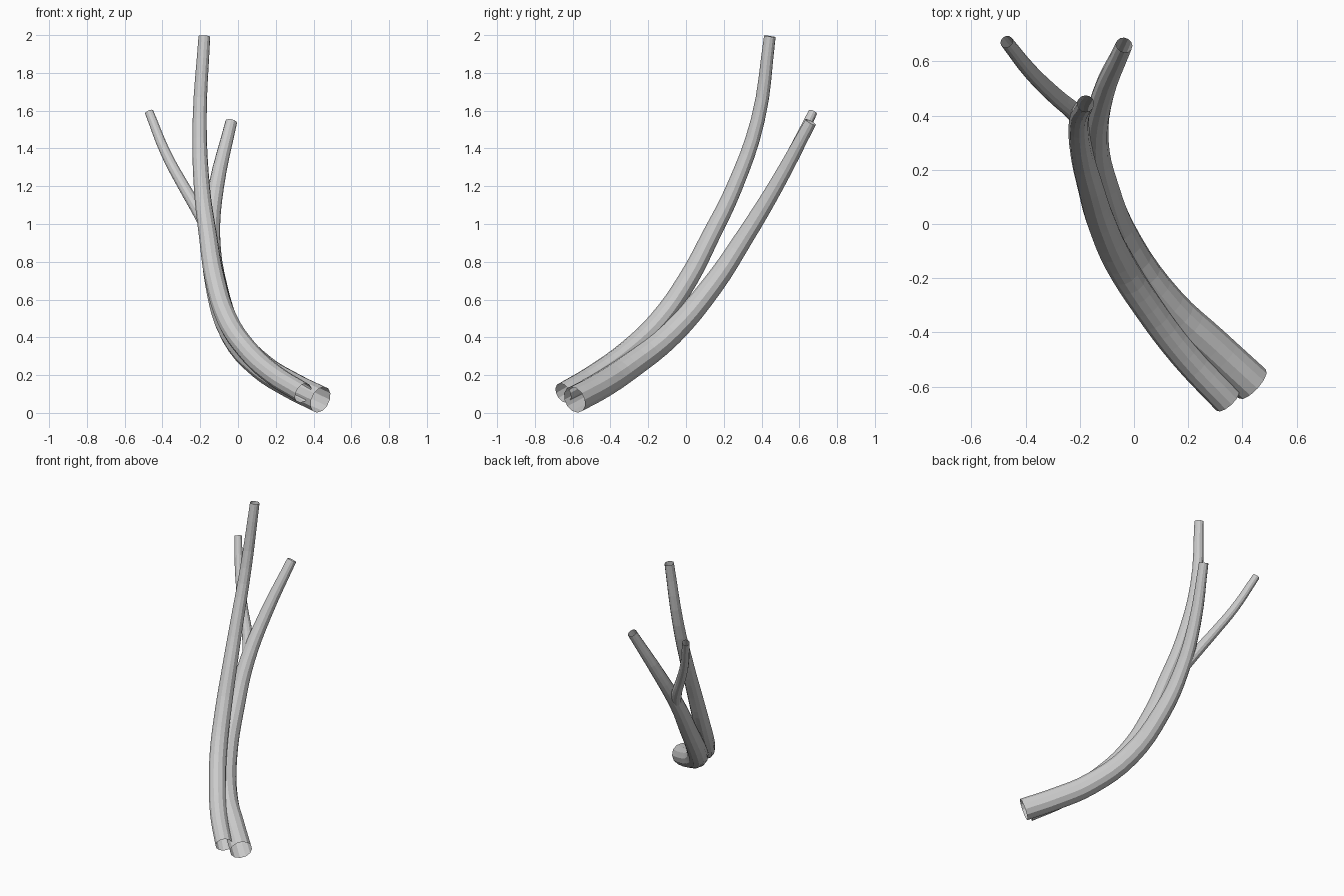
import bpy

if "Cube" in bpy.data.objects:
    bpy.data.objects.remove(bpy.data.objects["Cube"])

bark = bpy.data.materials.new("pale_grey")
bark.diffuse_color = (0.6, 0.6, 0.6, 1)
bark.use_nodes = True
bark.node_tree.nodes["Principled BSDF"].inputs["Base Color"].default_value = bark.diffuse_color


def tube(name, points):
    """Open tapered 12-sided tube through (x, y, z, radius) points."""
    cu = bpy.data.curves.new(name + "_path", "CURVE")
    cu.dimensions = "3D"
    cu.bevel_depth = 1.0
    cu.bevel_resolution = 4
    cu.use_fill_caps = False
    cu.resolution_u = 4
    sp = cu.splines.new("BEZIER")
    sp.bezier_points.add(len(points) - 1)
    for bp, (x, y, z, r) in zip(sp.bezier_points, points):
        bp.co = (x, y, z)
        bp.radius = r
        bp.handle_left_type = bp.handle_right_type = "AUTO"
    sp.use_smooth = False
    path = bpy.data.objects.new(name + "_path", cu)
    bpy.context.collection.objects.link(path)
    bpy.context.view_layer.update()
    deps = bpy.context.evaluated_depsgraph_get()
    me = bpy.data.meshes.new_from_object(path.evaluated_get(deps))
    bpy.data.objects.remove(path)
    me.materials.clear()
    me.materials.append(bark)
    for p in me.polygons:
        p.material_index = 0
        p.use_smooth = False
    ob = bpy.data.objects.new(name, me)
    bpy.context.collection.objects.link(ob)
    return ob


# Tall stem
tube("tall_stem", [
    (0.345, -0.650, 0.105, 0.056), (0.185, -0.480, 0.205, 0.056),
    (0.048, -0.300, 0.335, 0.056), (-0.055, -0.140, 0.490, 0.056),
    (-0.122, 0.010, 0.706, 0.053), (-0.160, 0.135, 0.945, 0.048),
    (-0.190, 0.250, 1.180, 0.043), (-0.203, 0.380, 1.550, 0.037),
    (-0.178, 0.444, 1.994, 0.031)])

# Thick stem that leans further back
tube("leaning_stem", [
    (0.437, -0.590, 0.070, 0.073), (0.285, -0.450, 0.145, 0.072),
    (0.125, -0.300, 0.245, 0.070), (-0.030, -0.080, 0.420, 0.066),
    (-0.115, 0.140, 0.675, 0.058), (-0.143, 0.310, 0.930, 0.049),
    (-0.115, 0.475, 1.200, 0.041), (-0.036, 0.660, 1.540, 0.031)])

# Thin side branch growing from the leaning stem
tube("side_branch", [
    (-0.145, 0.320, 0.940, 0.036), (-0.212, 0.405, 1.070, 0.034),
    (-0.288, 0.470, 1.200, 0.031), (-0.380, 0.560, 1.370, 0.028),
    (-0.470, 0.672, 1.592, 0.024)])
